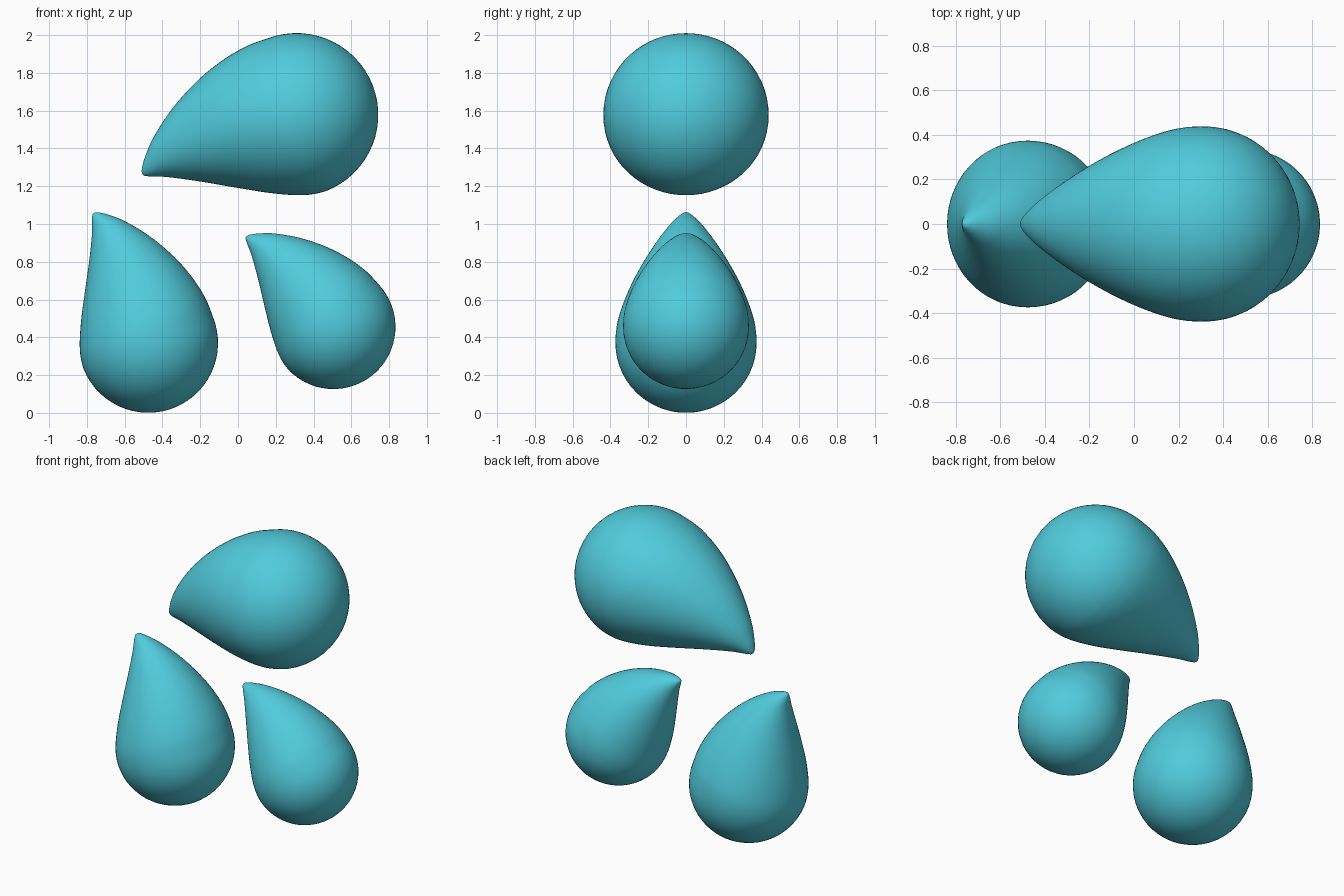
import bpy, bmesh, math
from mathutils import Vector

if "Cube" in bpy.data.objects:
    bpy.data.objects.remove(bpy.data.objects["Cube"])

teal = bpy.data.materials.new("aqua blue")
teal.diffuse_color = (0.083, 0.60, 0.72, 1)
teal.use_nodes = True
teal.node_tree.nodes["Principled BSDF"].inputs["Base Color"].default_value = teal.diffuse_color

# Drop profile: distance along axis, sideways bend, radius
R = 0.367
PROFILE = [(-R * math.cos(a), 0.0, R * math.sin(a))
           for a in [math.radians(d) for d in range(6, 90, 6)]]
TAPER = [(0, 0, .367), (.1, .010, .358), (.228, .028, .318), (.367, .044, .255),
         (.517, .049, .172), (.645, .036, .090), (.712, .014, .040), (.735, .003, .018)]


def smooth(points, steps=5):
    """Catmull-Rom resampling of the taper"""
    pts = [Vector(p) for p in points]
    pts = [Vector(PROFILE[-2])] + pts + [pts[-1] * 2 - pts[-2]]
    out = []
    for i in range(1, len(pts) - 2):
        p0, p1, p2, p3 = pts[i - 1:i + 3]
        d = p2.x - p1.x
        m1 = (p2 - p0) / (p2.x - p0.x) * d
        m2 = (p3 - p1) / (p3.x - p1.x) * d
        for k in range(steps):
            t = k / steps
            out.append(p1 * (2*t**3 - 3*t*t + 1) + m1 * (t**3 - 2*t*t + t)
                       + p2 * (3*t*t - 2*t**3) + m2 * (t**3 - t*t))
    return out + [pts[-2]]


RINGS = [Vector(p) for p in PROFILE] + smooth(TAPER) + [Vector((.740, .001, .010))]


def drop(name, centre, tip, n=64):
    """Bent teardrop from bulb centre to tip, both in the xz plane"""
    c = Vector((centre[0], 0, centre[1]))
    axis = Vector((tip[0], 0, tip[1])) - c
    s = axis.length / 0.742
    axis.normalize()
    side = Vector((axis.z, 0, -axis.x))
    at = lambda u, v, y: c + s * (axis * u + side * v + Vector((0, y, 0)))
    bm = bmesh.new()
    rings = []
    for u, bend, r in RINGS:
        rings.append([bm.verts.new(at(u, bend + r * math.cos(a), 1.012 * r * math.sin(a)))
                      for a in [2 * math.pi * i / n for i in range(n)]])
    for a, b in zip(rings, rings[1:]):
        for i in range(n):
            j = (i + 1) % n
            bm.faces.new((a[i], a[j], b[j], b[i]))
    # Close both ends
    for ring, u in ((rings[0], -R), (rings[-1], .742)):
        pole = bm.verts.new(at(u, 0, 0))
        for i in range(n):
            bm.faces.new((ring[i], ring[(i + 1) % n], pole))
    bmesh.ops.recalc_face_normals(bm, faces=bm.faces)
    for f in bm.faces:
        f.smooth = True
    me = bpy.data.meshes.new(name)
    bm.to_mesh(me)
    bm.free()
    me.materials.append(teal)
    bpy.context.collection.objects.link(bpy.data.objects.new(name, me))


drop("left_drop", (-.475, .37), (-.76, 1.06))
drop("right_drop", (.505, .455), (.045, .935))
drop("top_drop", (.31, 1.578), (-.508, 1.268))
